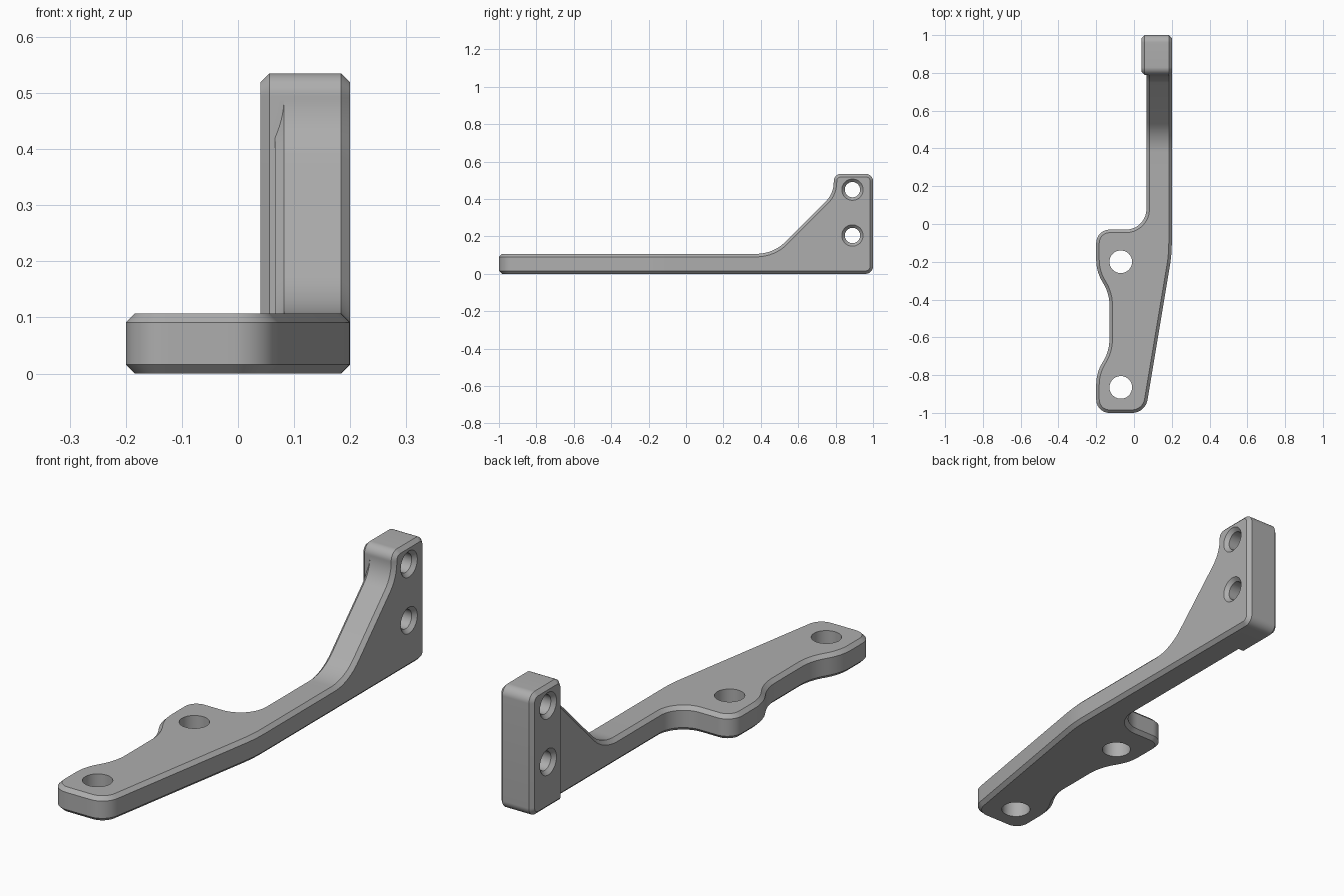
import bpy, bmesh, math
from mathutils import Vector

cube = bpy.data.objects.get("Cube")
if cube:
    bpy.data.objects.remove(cube, do_unlink=True)

grey = bpy.data.materials.new("mid grey")
grey.use_nodes = True
colour = (0.42, 0.42, 0.42, 1)
grey.diffuse_color = colour
grey.node_tree.nodes["Principled BSDF"].inputs["Base Color"].default_value = colour

C = 0.016        # chamfer
THICK = 0.107    # plate thickness
ARM_X, SIDE_X = 0.066, 0.2
CUT_Y = 0.25     # where plate and web meet


def rounded(corners, steps=12):
    """Polygon from (u, v, tangent length) corners, with true arcs."""
    pts, n = [], len(corners)
    for i, (u, v, t) in enumerate(corners):
        b = Vector((u, v))
        if t == 0:
            pts.append(b)
            continue
        d0 = (Vector(corners[i - 1][:2]) - b).normalized()
        d1 = (Vector(corners[(i + 1) % n][:2]) - b).normalized()
        w = math.sin(d0.angle(d1) / 2)
        for k in range(steps + 1):
            s = k / steps
            f0, f1, f2 = (1 - s) ** 2, 2 * s * (1 - s) * w, s * s
            pts.append((f0 * (b + d0 * t) + f1 * b + f2 * (b + d1 * t)) / (f0 + f1 + f2))
    return pts


def circle(u, v, r, n=40):
    return [Vector((u + r * math.cos(math.tau * i / n), v + r * math.sin(math.tau * i / n)))
            for i in range(n)]


def inset(pts, d):
    """Mitred inward offset of a polygon."""
    n = len(pts)
    area = sum(pts[i - 1].cross(pts[i]) for i in range(n))
    sign = 1 if area > 0 else -1
    out = []
    for i, p in enumerate(pts):
        a = (p - pts[i - 1]).normalized()
        b = (pts[(i + 1) % n] - p).normalized()
        na, nb = Vector((-a.y, a.x)), Vector((-b.y, b.x))
        out.append(p + sign * d * (na + nb) / (1 + na.dot(nb)))
    return out


def solid(pts, rings, sideways=False):
    """Stack inset copies of an outline; rings are (inset, height)."""
    bm = bmesh.new()
    loops = []
    for d, h in rings:
        loops.append([bm.verts.new((h, p.x, p.y) if sideways else (p.x, p.y, h))
                      for p in inset(pts, d)])
    for lo, hi in zip(loops, loops[1:]):
        for i in range(len(pts)):
            bm.faces.new((lo[i - 1], lo[i], hi[i], hi[i - 1]))
    bm.faces.new(loops[0][::-1])
    bm.faces.new(loops[-1])
    bmesh.ops.recalc_face_normals(bm, faces=bm.faces)
    return bm


def cut(bm, keep_front):
    bmesh.ops.bisect_plane(bm, geom=bm.verts[:] + bm.edges[:] + bm.faces[:],
                           plane_co=(0, CUT_Y, 0), plane_no=(0, 1, 0),
                           clear_outer=keep_front, clear_inner=not keep_front)


def chamfered(low, high):
    return [(C, low), (0, low + C), (0, high - C), (C, high)]


def make(name, bm):
    mesh = bpy.data.meshes.new(name)
    bm.to_mesh(mesh)
    bm.free()
    mesh.materials.append(grey)
    ob = bpy.data.objects.new(name, mesh)
    bpy.context.collection.objects.link(ob)
    return ob


def combine(target, tool, operation):
    mod = target.modifiers.new(operation.lower(), 'BOOLEAN')
    mod.operation, mod.object, mod.solver = operation, tool, 'EXACT'
    bpy.context.view_layer.objects.active = target
    bpy.ops.object.modifier_apply(modifier=mod.name)
    bpy.data.objects.remove(tool, do_unlink=True)


# Flat mounting plate with a waisted left edge
plate = solid(rounded([
    (ARM_X, 0.4, 0), (ARM_X, -0.03, 0.11), (-0.2, -0.03, 0.07),
    (-0.2, -0.25, 0.06), (-0.13, -0.37, 0.06),
    (-0.13, -0.67, 0.06), (-0.2, -0.79, 0.06),
    (-0.2, -1, 0.07), (0.06, -1, 0.07),
    (SIDE_X, -0.16, 0.06), (SIDE_X, 0.4, 0)]), chamfered(0, THICK))
cut(plate, True)

# Arm rising into the upright web
web = solid(rounded([
    (0.1, 0, 0), (1, 0, 0.04), (1, 0.535, 0.04), (0.79, 0.535, 0.04),
    (0.79, 0.43, 0.06), (0.467, THICK, 0.09), (0.1, THICK, 0)]),
    chamfered(ARM_X, SIDE_X), sideways=True)
cut(web, False)

# Weld the two halves into one body
spare = bpy.data.meshes.new("spare")
web.to_mesh(spare)
web.free()
plate.from_mesh(spare)
bpy.data.meshes.remove(spare)
bmesh.ops.remove_doubles(plate, verts=plate.verts, dist=0.0005)
bmesh.ops.recalc_face_normals(plate, faces=plate.faces)
bracket = make("bracket", plate)

# Thicker end pad on the left of the web
pad = solid(rounded([
    (0.79, 0, 0), (1, 0, 0.04), (1, 0.535, 0.04), (0.79, 0.535, 0.04)]),
    [(C, 0.04), (0, 0.04 + C), (0, 0.12)], sideways=True)
combine(bracket, make("end_pad", pad), 'UNION')

# Plain holes through the plate
for y in (-0.2, -0.865):
    hole = solid(circle(-0.07, y, 0.06), [(0, -0.1), (0, 0.2)])
    combine(bracket, make("plate_hole", hole), 'DIFFERENCE')

# Cross holes in the pad, countersunk on both sides
for z in (0.45, 0.205):
    hole = solid(circle(0.89, z, 0.041),
                 [(-C - 0.01, 0.03), (0, 0.04 + C), (0, SIDE_X - C), (-C - 0.01, SIDE_X + 0.01)],
                 sideways=True)
    combine(bracket, make("pad_hole", hole), 'DIFFERENCE')

bpy.ops.object.select_all(action='DESELECT')
bracket.select_set(True)
bpy.context.view_layer.objects.active = bracket
bpy.ops.object.shade_smooth_by_angle(angle=math.radians(25))
